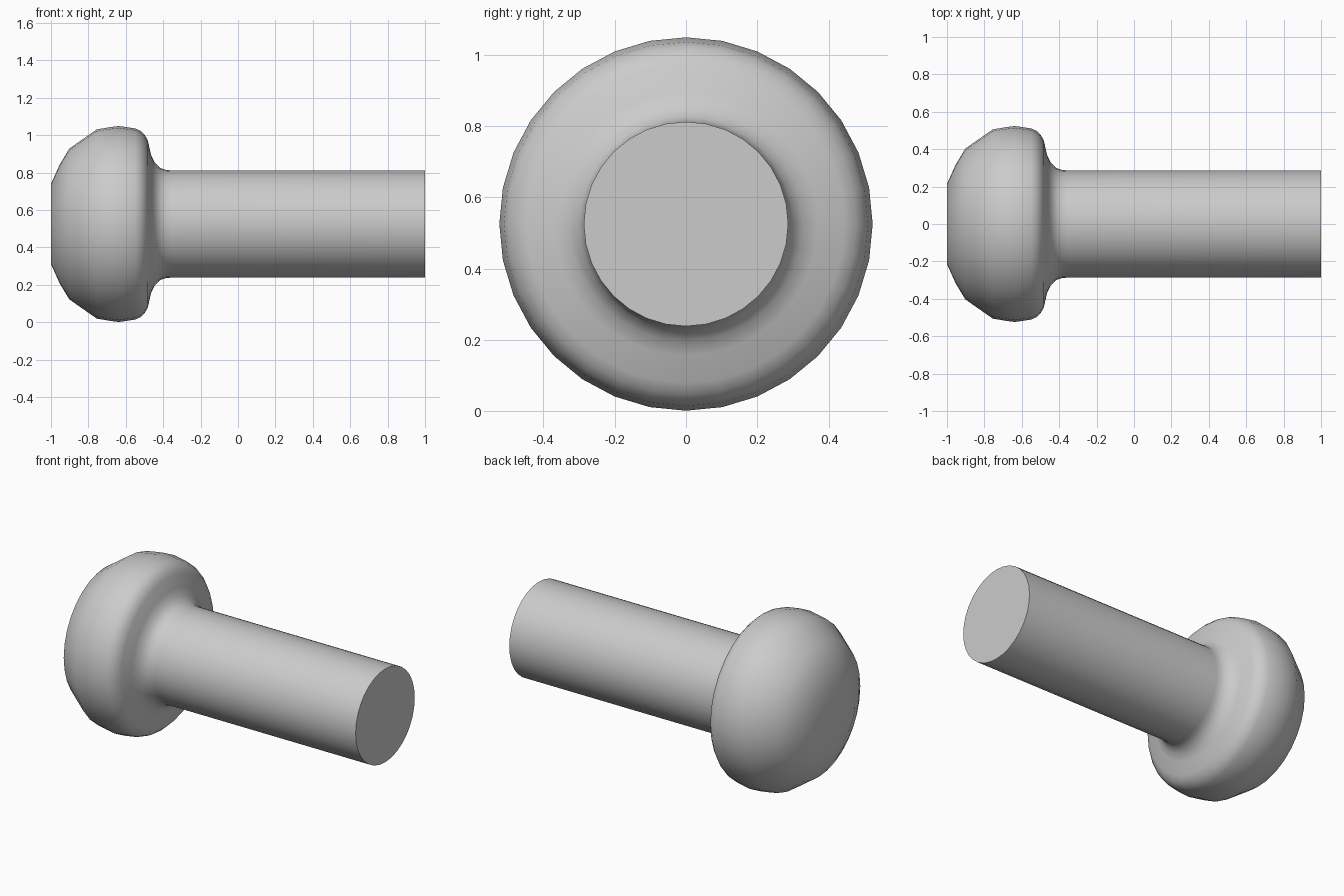
import bpy, bmesh, math

if "Cube" in bpy.data.objects:
    bpy.data.objects.remove(bpy.data.objects["Cube"])

AXIS_Z = 0.525
SIDES = 32

# Profile along the x axis: (x, radius), domed head, fillet, straight shank
profile = [(-1.0, 0.0), (-1.0, 0.214), (-0.953, 0.318), (-0.902, 0.403),
           (-0.755, 0.506), (-0.69, 0.517), (-0.636, 0.524), (-0.55, 0.511),
           (-0.523, 0.499), (-0.50, 0.478), (-0.482, 0.446), (-0.465, 0.37),
           (-0.445, 0.328), (-0.417, 0.300), (-0.385, 0.289), (-0.36, 0.287),
           (1.0, 0.287), (1.0, 0.0)]

# Spin the profile around the horizontal axis
bm = bmesh.new()
verts = [bm.verts.new((x, 0, AXIS_Z + r)) for x, r in profile]
edges = [bm.edges.new(pair) for pair in zip(verts, verts[1:])]
bmesh.ops.spin(bm, geom=verts + edges, cent=(0, 0, AXIS_Z), axis=(1, 0, 0),
               angle=math.tau, steps=SIDES, use_duplicate=False)
bmesh.ops.remove_doubles(bm, verts=bm.verts[:], dist=1e-4)
bmesh.ops.recalc_face_normals(bm, faces=bm.faces[:])

mesh = bpy.data.meshes.new("rivet")
bm.to_mesh(mesh)
bm.free()
rivet = bpy.data.objects.new("rivet", mesh)
bpy.context.collection.objects.link(rivet)

# Smooth head and shank, crisp end face
bpy.context.view_layer.objects.active = rivet
rivet.select_set(True)
bpy.ops.object.shade_smooth_by_angle(angle=math.radians(70))
